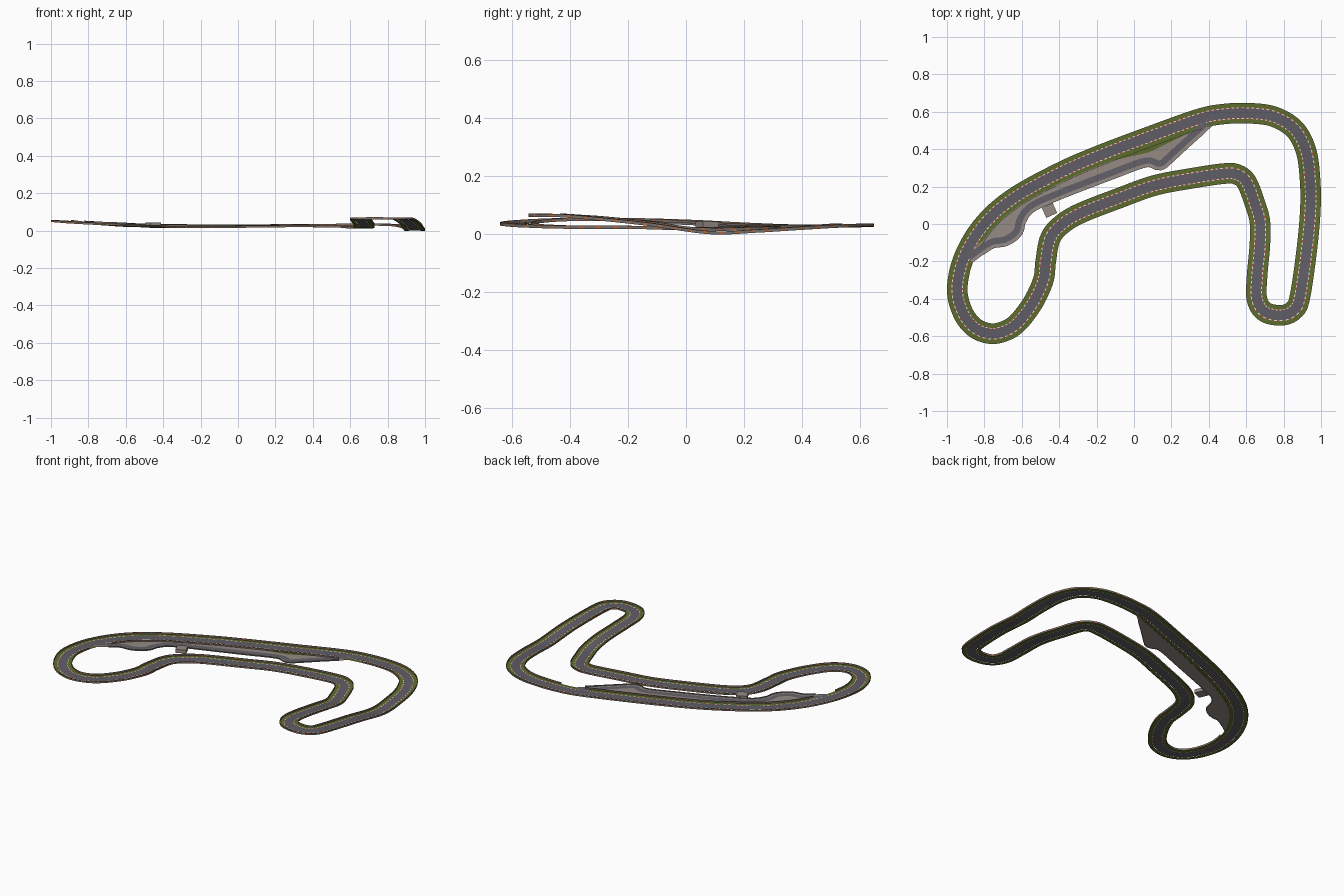
import bpy, math
from mathutils import Vector

if "Cube" in bpy.data.objects:
    bpy.data.objects.remove(bpy.data.objects["Cube"])


def mat(name, r, g, b):
    m = bpy.data.materials.new(name)
    m.diffuse_color = (r, g, b, 1)
    m.use_nodes = True
    m.node_tree.nodes["Principled BSDF"].inputs["Base Color"].default_value = m.diffuse_color
    return m


ASPHALT = mat("asphalt", 0.115, 0.11, 0.13)
LANE = mat("pit_asphalt", 0.125, 0.12, 0.14)
GRASS = mat("grass", 0.107, 0.15, 0.026)
APRON = mat("concrete", 0.30, 0.255, 0.23)
WHITE = mat("white_paint", 0.75, 0.75, 0.72)
RED = mat("red_paint", 0.42, 0.07, 0.04)
RAIL = mat("barrier_grey", 0.17, 0.15, 0.14)
RUST = mat("barrier_orange", 0.42, 0.14, 0.05)

# centre line of the circuit, clockwise from the left end
TRACK = [(-.945, -.34, .046), (-.905, -.17, .044), (-.80, .0, .038), (-.64, .14, .030),
         (-.395, .275, .024), (-.18, .368, .022), (.085, .468, .022), (.35, .562, .024),
         (.485, .588, .025), (.62, .592, .026), (.75, .573, .026), (.86, .505, .023),
         (.92, .39, .015), (.941, .24, .005), (.943, .08, .0), (.924, -.136, .030),
         (.887, -.39, .056), (.855, -.46, .059), (.79, -.488, .060), (.70, -.47, .060),
         (.657, -.40, .058), (.658, -.28, .050), (.673, -.11, .032), (.673, .013, .014),
         (.648, .104, .011), (.604, .22, .014), (.555, .263, .016), (.486, .27, .017),
         (.30, .243, .018), (.11, .206, .016), (-.075, .14, .014), (-.29, .056, .014),
         (-.395, -.01, .014), (-.45, -.083, .016), (-.472, -.2, .018), (-.485, -.3, .018),
         (-.54, -.42, .019), (-.62, -.526, .023), (-.69, -.572, .027), (-.77, -.586, .031),
         (-.855, -.552, .037), (-.918, -.467, .043)]
# pit lane, from its right end to its left end
PIT = [(.42, .57), (.29, .455), (.17, .345), (.135, .322), (.06, .338), (-.13, .27), (-.42, .158),
       (-.555, .094), (-.61, .025), (-.63, -.04), (-.69, -.083), (-.77, -.1), (-.885, -.18)]


def spline(pts, n, closed):
    """Catmull-Rom curve resampled to n evenly spaced points."""
    p = [Vector(q) if len(q) == 3 else Vector((*q, 0)) for q in pts]
    m, dense = len(p), []
    get = (lambda i: p[i % m]) if closed else (lambda i: p[max(0, min(m - 1, i))])
    for i in range(m if closed else m - 1):
        a, b, c, d = get(i - 1), get(i), get(i + 1), get(i + 2)
        for k in range(24):
            t = k / 24
            dense.append(0.5 * (2 * b + (c - a) * t + (2 * a - 5 * b + 4 * c - d) * t * t
                                + (3 * b - a - 3 * c + d) * t ** 3))
    dense.append(get(0).copy() if closed else p[-1])
    acc = [0]
    for a, b in zip(dense, dense[1:]):
        acc.append(acc[-1] + (b - a).length)
    out, j = [], 0
    for i in range(n):
        s = acc[-1] * i / (n if closed else n - 1)
        while j < len(acc) - 2 and acc[j + 1] < s:
            j += 1
        out.append(dense[j].lerp(dense[j + 1], (s - acc[j]) / (acc[j + 1] - acc[j])))
    return out


def rights(path, closed):
    """Horizontal right-hand normal at each point."""
    n, out = len(path), []
    for i in range(n):
        a = path[i - 1] if closed or i else path[0]
        b = path[(i + 1) % n] if closed else path[min(i + 1, n - 1)]
        out.append(Vector((b.y - a.y, a.x - b.x, 0)).normalized())
    return out


def make(name, verts, faces, mats, idx=None):
    me = bpy.data.meshes.new(name)
    me.from_pydata(verts, [], faces)
    for m in mats:
        me.materials.append(m)
    if idx:
        me.polygons.foreach_set("material_index", idx)
    me.update()
    ob = bpy.data.objects.new(name, me)
    bpy.context.collection.objects.link(ob)
    return ob


def sweep(name, path, profile, mats, rule=lambda i: 0, closed=True):
    """Sweep an (offset, height) profile; rule picks the material, None leaves a gap."""
    nrm, k, n = rights(path, closed), len(profile), len(path)
    verts = [p + r * o + Vector((0, 0, h)) for p, r in zip(path, nrm) for o, h in profile]
    faces, idx = [], []
    for i in range(n if closed else n - 1):
        c = rule(i)
        if c is None:
            continue
        a, b = i * k, (i + 1) % n * k
        for j in range(k - 1):
            faces.append((a + j, a + j + 1, b + j + 1, b + j))
            idx.append(c)
    return make(name, verts, faces, mats, idx)


track = spline(TRACK, 480, True)
track_right = rights(track, True)


def nearest(p):
    return min(range(120), key=lambda i: (track[i].xy - p.xy).length)


def drape(p, lift=0.0):
    return Vector((p.x, p.y, track[nearest(p)].z + lift))


pit = [drape(p) for p in spline(PIT, 110, False)]

# road, kerbs, grass verges
sweep("road", track, [(-.027, .0005), (.027, .0005)], [ASPHALT])
for side, s in (("outer", -1), ("inner", 1)):
    def band(a, b, za, zb):
        return sorted([(s * a, za), (s * b, zb)])
    sweep(side + "_kerb", track, band(.026, .031, .001, .001), [WHITE, RED], lambda i: i % 2)
    sweep(side + "_grass", track, band(.031, .054, 0, 0), [GRASS])

# barriers, the inner one open where the pit lane joins
H = .011


def inner_rule(i):
    if min((track[i].xy - pit[0].xy).length, (track[i].xy - pit[-1].xy).length) < .085:
        return None
    return int(i % 4 == 0)


sweep("outer_barrier", track, [(-.055, 0), (-.055, H), (-.053, H), (-.053, 0)],
      [RAIL, RUST], lambda i: int(i % 4 == 0))
sweep("inner_barrier", track, [(.053, 0), (.053, H), (.055, H), (.055, 0)], [RAIL, RUST], inner_rule)

# pit apron, lofted from the circuit edge to the far side of the pit lane
verts = []
for p, r in zip(pit, rights(pit, False)):
    i = nearest(p)
    off = min(.05, max(.03, .6 * (track[i].xy - p.xy).length))
    verts.append(drape(p - r * .034, .0012))
    verts.append(track[i] + track_right[i] * off + Vector((0, 0, .0012)))
make("pit_apron", verts, [(2 * i, 2 * i + 1, 2 * i + 3, 2 * i + 2) for i in range(len(pit) - 1)], [APRON])
sweep("pit_lane", pit, [(-.017, .0022), (.017, .0022)], [LANE], closed=False)
sweep("pit_barrier", pit[6:-5], [(-.036, 0), (-.036, .008), (-.034, .008), (-.034, 0)],
      [RAIL], closed=False)

# grass wedges beside the circuit
for name, pts in (("right_wedge", [(.38, .53), (.23, .475), (.08, .42), (-.12, .338), (.08, .383)]),
                  ("left_wedge", [(-.82, -.09), (-.765, -.03), (-.72, .015), (-.69, .06), (-.76, .0)])):
    poly = [drape(Vector((x, y, 0)), .002) for x, y in pts]
    ob = make(name, poly, [(0, 4, 1), (1, 4, 2), (2, 4, 3)] if name[0] == "r"
              else [(0, 1, 4), (1, 2, 4), (2, 3, 4)], [GRASS])
    if ob.data.polygons[0].normal.z < 0:
        ob.data.flip_normals()

# pit building
bpy.ops.mesh.primitive_cube_add(size=1, location=(-.452, .073, .032), rotation=(0, 0, math.radians(24)))
building = bpy.context.object
building.name = "pit_building"
building.scale = (.064, .06, .022)
building.data.materials.append(APRON)
